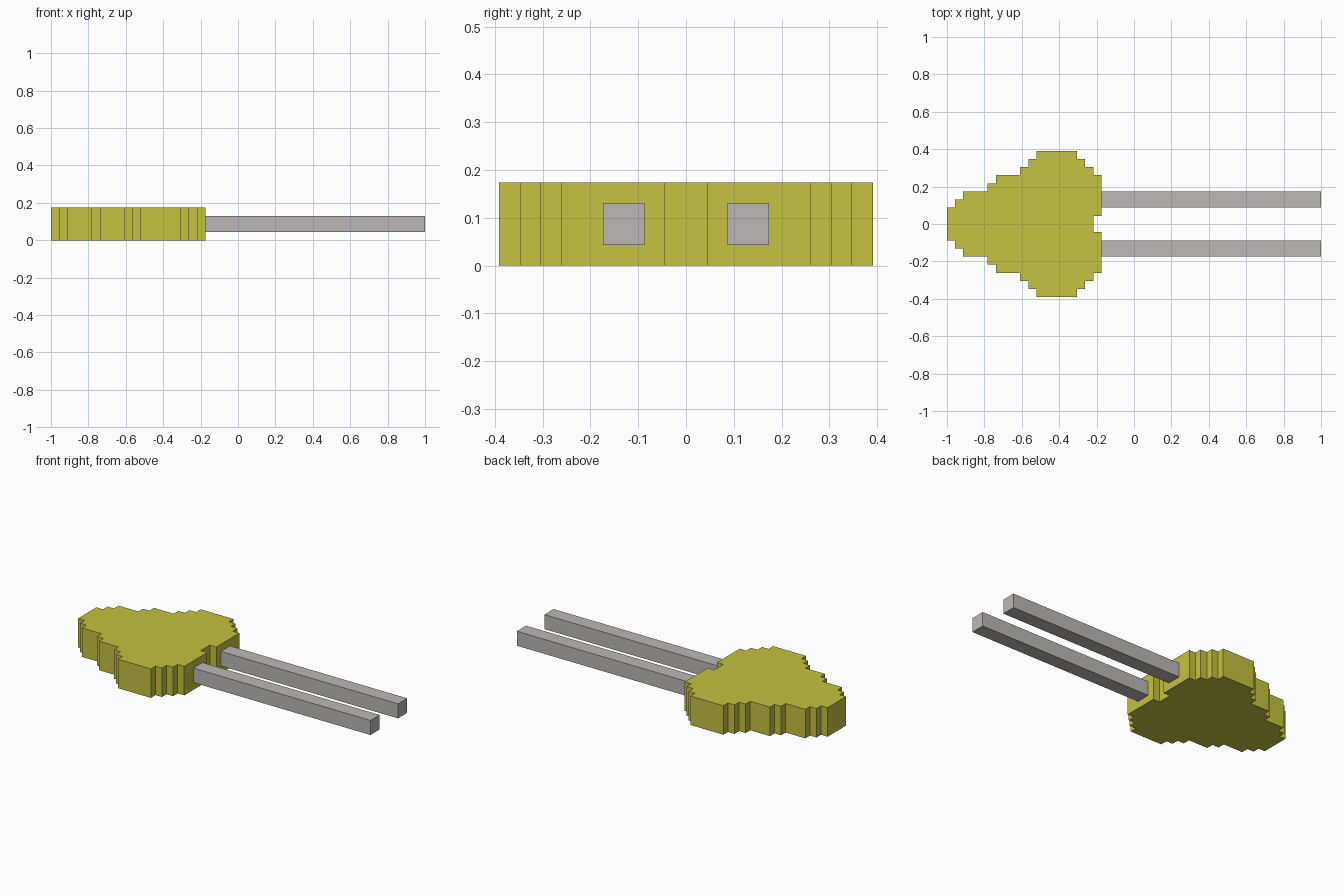
import bpy, bmesh

if "Cube" in bpy.data.objects:
    bpy.data.objects.remove(bpy.data.objects["Cube"])

U = 1 / 23  # one grid step of the blocky model


def material(name, rgb):
    m = bpy.data.materials.new(name)
    m.diffuse_color = (*rgb, 1)
    m.use_nodes = True
    m.node_tree.nodes["Principled BSDF"].inputs["Base Color"].default_value = m.diffuse_color
    return m


def extrude_profile(name, points, z0, z1, mat):
    """Extrude a flat outline (in grid steps) from z0 to z1."""
    bm = bmesh.new()
    face = bm.faces.new([bm.verts.new((x * U, y * U, z0 * U)) for x, y in points])
    new = bmesh.ops.extrude_face_region(bm, geom=[face])["geom"]
    bmesh.ops.translate(bm, vec=(0, 0, (z1 - z0) * U),
                        verts=[v for v in new if isinstance(v, bmesh.types.BMVert)])
    bmesh.ops.recalc_face_normals(bm, faces=bm.faces)
    mesh = bpy.data.meshes.new(name)
    bm.to_mesh(mesh)
    bm.free()
    mesh.materials.append(mat)
    obj = bpy.data.objects.new(name, mesh)
    bpy.context.collection.objects.link(obj)
    return obj


yellow = material("mustard yellow", (0.558, 0.539, 0.051))
grey = material("warm grey", (0.497, 0.474, 0.468))

# Head: stepped outline, (start x, half width) for each step
steps = [(-23, 2), (-22, 3), (-21, 4), (-18, 5), (-17, 6), (-14, 7), (-13, 8),
         (-12, 9), (-7, 8), (-6, 7), (-5, 6)]
ends = [x for x, _ in steps[1:]] + [-4]
half = []
for (x0, w), x1 in zip(steps, ends):
    half += [(x0, w), (x1, w)]
half += [(-4, 1), (-5, 1)]  # notch between the prongs
outline = half + [(x, -y) for x, y in reversed(half)]
extrude_profile("head", outline, 0, 4, yellow)

# Two square prongs
for side, label in ((1, "left"), (-1, "right")):
    extrude_profile(f"prong_{label}",
                    [(-4, 2 * side), (23, 2 * side), (23, 4 * side), (-4, 4 * side)],
                    1, 3, grey)
